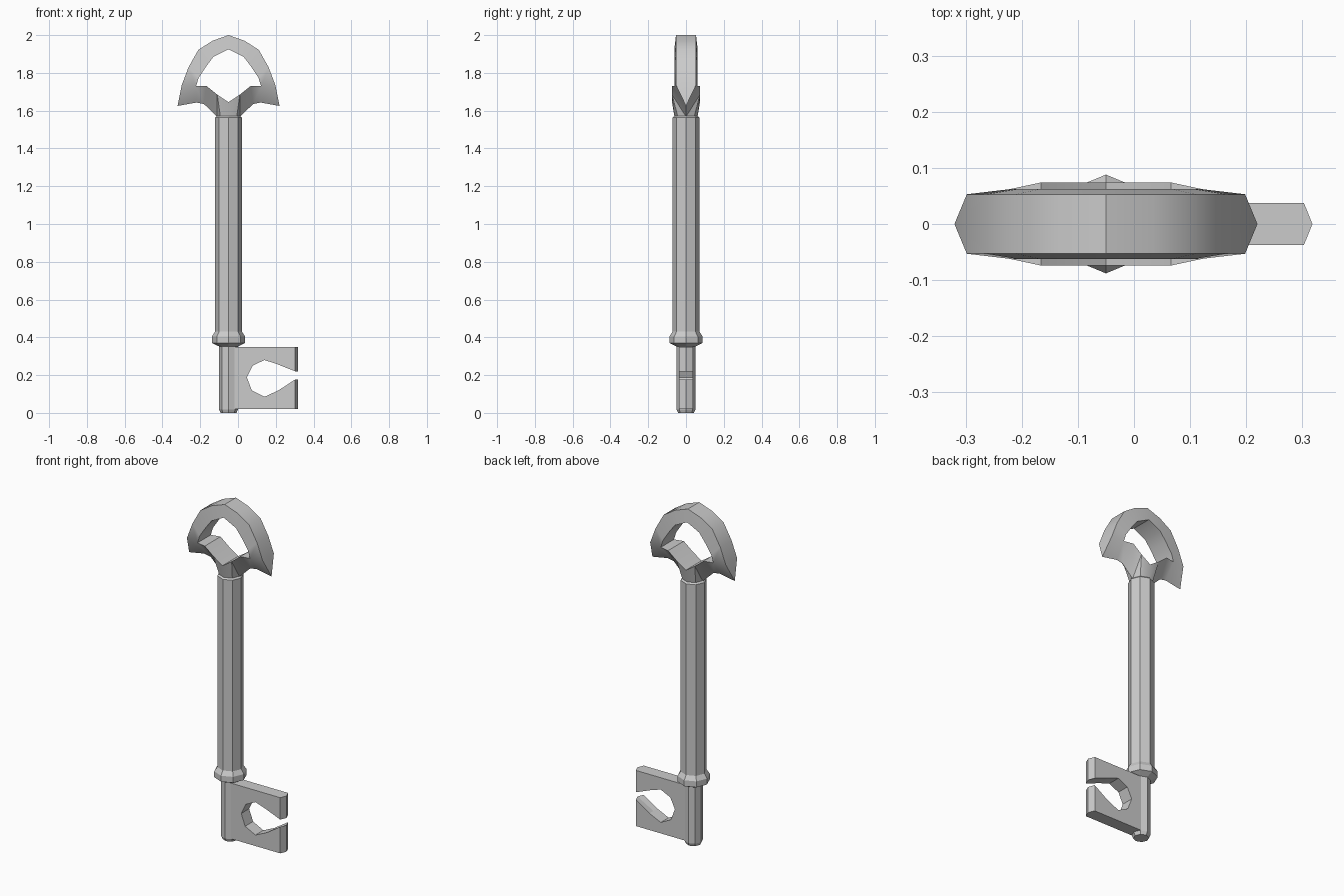
import bpy, bmesh, math

if "Cube" in bpy.data.objects:
    bpy.data.objects.remove(bpy.data.objects["Cube"])

CX = -0.05  # key axis


def finish(bm, name, angle):
    bmesh.ops.remove_doubles(bm, verts=bm.verts, dist=0.0005)
    bmesh.ops.recalc_face_normals(bm, faces=bm.faces)
    me = bpy.data.meshes.new(name)
    bm.to_mesh(me)
    bm.free()
    if angle:
        me.polygons.foreach_set("use_smooth", [True] * len(me.polygons))
        me.set_sharp_from_angle(angle=math.radians(angle))
    ob = bpy.data.objects.new(name, me)
    bpy.context.collection.objects.link(ob)
    return ob


def lathe(name, profile, sides=8):
    bm = bmesh.new()
    rings = []
    for r, z in profile:
        rings.append([bm.verts.new((CX + r * math.cos(2 * math.pi * i / sides),
                                    r * math.sin(2 * math.pi * i / sides), z))
                      for i in range(sides)])
    for a, b in zip(rings, rings[1:]):
        for i in range(sides):
            j = (i + 1) % sides
            bm.faces.new((a[i], a[j], b[j], b[i]))
    bm.faces.new(rings[0])
    bm.faces.new(rings[-1])
    return finish(bm, name, 0)


# Octagonal shaft with collar and thinner pin
lathe("shaft", [(0.042, 0), (0.05, 0.018), (0.05, 0.352), (0.088, 0.37),
                (0.088, 0.405), (0.071, 0.43), (0.071, 1.563), (0.06, 1.573)])

# Bit: C-shaped plate with a pointed outer edge
END, PEAK = 0.303, 0.318
outline = [(-0.04, 0.02), (END, 0.02), (END, 0.177), (0.214, 0.119), (0.14, 0.085),
           (0.073, 0.119), (0.047, 0.188), (0.077, 0.25), (0.14, 0.28),
           (0.21, 0.257), (END, 0.22), (END, 0.35), (-0.04, 0.35)]
bm = bmesh.new()
layers = [[bm.verts.new((PEAK if (y == 0 and x == END) else x, y, z)) for x, z in outline]
          for y in (-0.037, 0, 0.037)]
for a, b in zip(layers, layers[1:]):
    for i in range(len(outline)):
        j = (i + 1) % len(outline)
        bm.faces.new((a[i], a[j], b[j], b[i]))
bm.faces.new(layers[0])
bm.faces.new(layers[2])
finish(bm, "bit", 0)

# Bow: arch on a keeled saddle, one quarter mirrored in x and y
outer = [(x, -0.053, z) for x, z in
         [(0, 2.0), (-0.085, 1.97), (-0.16, 1.922), (-0.212, 1.83), (-0.248, 1.735)]]
inner = [(x, -0.062, z) for x, z in
         [(0, 1.925), (-0.08, 1.885), (-0.118, 1.835), (-0.158, 1.775), (-0.172, 1.73)]]
saddle = [(x, -0.074, z) for x, z in [(-0.116, 1.73), (-0.06, 1.685), (0, 1.645)]]
tip, k1, k2, k3 = [(x, 0, z) for x, z in
                   [(-0.27, 1.625), (-0.17, 1.643), (-0.13, 1.635), (-0.06, 1.568)]]
neck_side, neck_front = (-0.043, -0.043, 1.568), (0, -0.061, 1.568)


def mid(p):
    return (p[0], 0, p[2])


faces = []
for i in range(4):
    faces.append((outer[i], outer[i + 1], inner[i + 1], inner[i]))
    faces.append((outer[i], outer[i + 1], mid(outer[i + 1]), mid(outer[i])))
hole = inner + saddle
for a, b in zip(hole, hole[1:]):
    faces.append((a, b, mid(b), mid(a)))
faces += [(outer[4], tip, mid(outer[4])),
          (outer[4], inner[4], k1, tip),
          (inner[4], saddle[0], k2, k1),
          (saddle[0], saddle[1], k3, k2),
          (saddle[1], neck_side, k3),
          (saddle[1], saddle[2], neck_front, neck_side)]
bm = bmesh.new()
for sx in (1, -1):
    for sy in (1, -1):
        for f in faces:
            bm.faces.new([bm.verts.new((CX + sx * x, sy * y, z)) for x, y, z in f])
finish(bm, "bow", 35)
